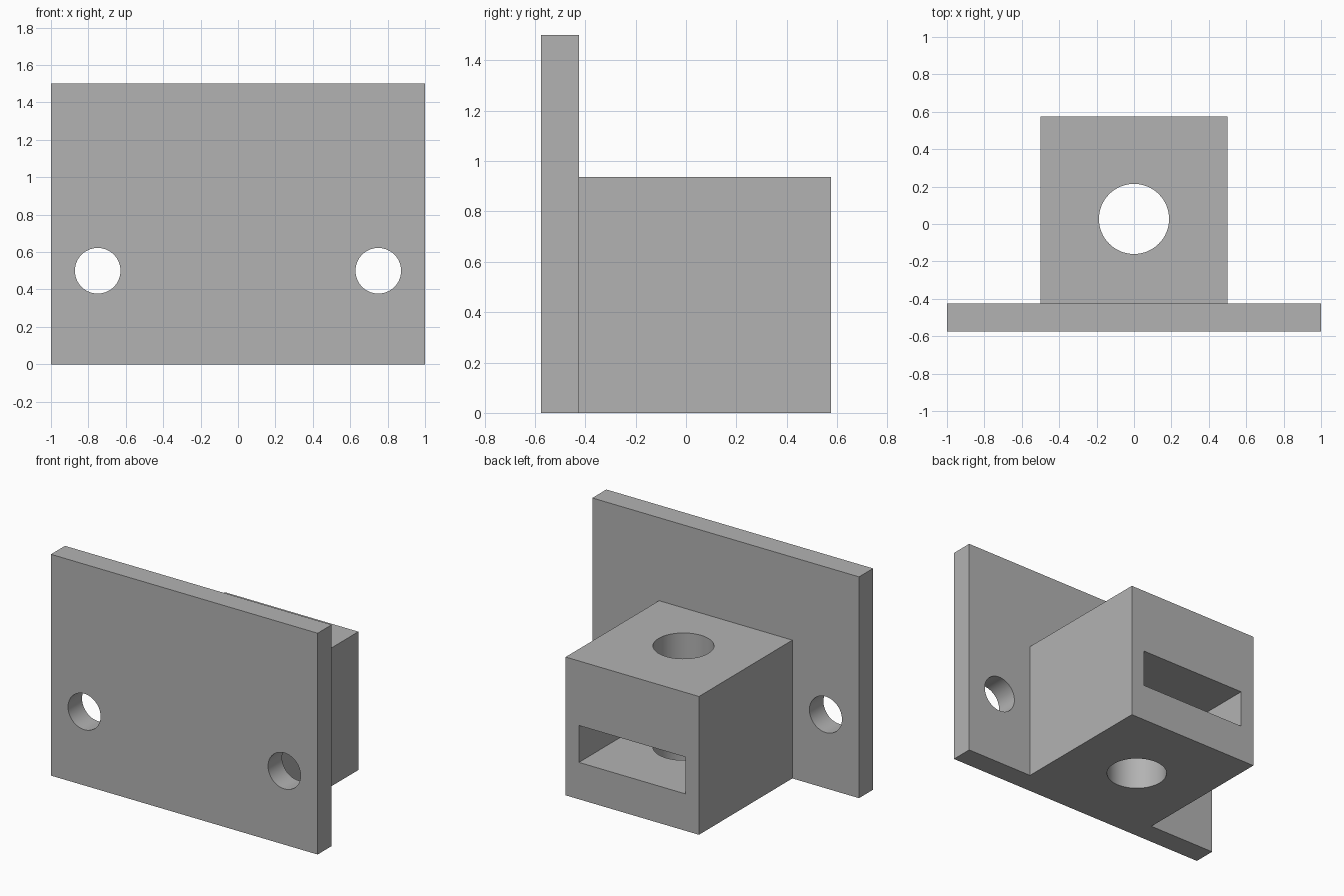
import bpy
import math

cube = bpy.data.objects.get("Cube")
if cube:
    bpy.data.objects.remove(cube, do_unlink=True)

grey = bpy.data.materials.new("plain grey")
grey.use_nodes = True
colour = (0.45, 0.45, 0.45, 1)
grey.diffuse_color = colour
grey.node_tree.nodes["Principled BSDF"].inputs["Base Color"].default_value = colour


def box(name, low, high):
    """Box between two opposite corners."""
    centre = [(a + b) / 2 for a, b in zip(low, high)]
    bpy.ops.mesh.primitive_cube_add(size=1, location=centre)
    ob = bpy.context.object
    ob.name = name
    ob.scale = [b - a for a, b in zip(low, high)]
    bpy.ops.object.transform_apply(location=True, rotation=True, scale=True)
    ob.data.materials.append(grey)
    return ob


def rod(name, radius, depth, location, tilt=0):
    """Round cutter, upright unless tilted about x."""
    bpy.ops.mesh.primitive_cylinder_add(vertices=64, radius=radius, depth=depth,
                                        location=location, rotation=(tilt, 0, 0))
    ob = bpy.context.object
    ob.name = name
    ob.data.materials.append(grey)
    return ob


def combine(target, other, operation):
    """Apply a boolean and discard the second object."""
    other.hide_render = True
    mod = target.modifiers.new(operation.lower(), 'BOOLEAN')
    mod.operation = operation
    mod.solver = 'EXACT'
    mod.object = other
    bpy.context.view_layer.objects.active = target
    bpy.ops.object.modifier_apply(modifier=mod.name)
    bpy.data.objects.remove(other, do_unlink=True)


# Mounting plate joined to the block behind it
bracket = box("mounting_bracket", (-1, -0.575, 0), (1, -0.425, 1.5))
block = box("block", (-0.5, -0.5, 0), (0.5, 0.575, 0.9375))
combine(bracket, block, 'UNION')

# Screw holes through the plate
for side in (-1, 1):
    hole = rod("screw_hole", 0.122, 0.5, (side * 0.75, -0.5, 0.5), math.pi / 2)
    combine(bracket, hole, 'DIFFERENCE')

# Slot opening at the back of the block
combine(bracket, box("slot", (-0.4, -0.375, 0.25), (0.4, 0.8, 0.5)), 'DIFFERENCE')

# Upright bore through the block
combine(bracket, rod("bore", 0.1875, 3, (0, 0.027, 0.5)), 'DIFFERENCE')

# Smooth hole walls, sharp box edges
bpy.ops.object.select_all(action='DESELECT')
bracket.select_set(True)
bpy.context.view_layer.objects.active = bracket
bpy.ops.object.shade_smooth_by_angle(angle=math.radians(30))
